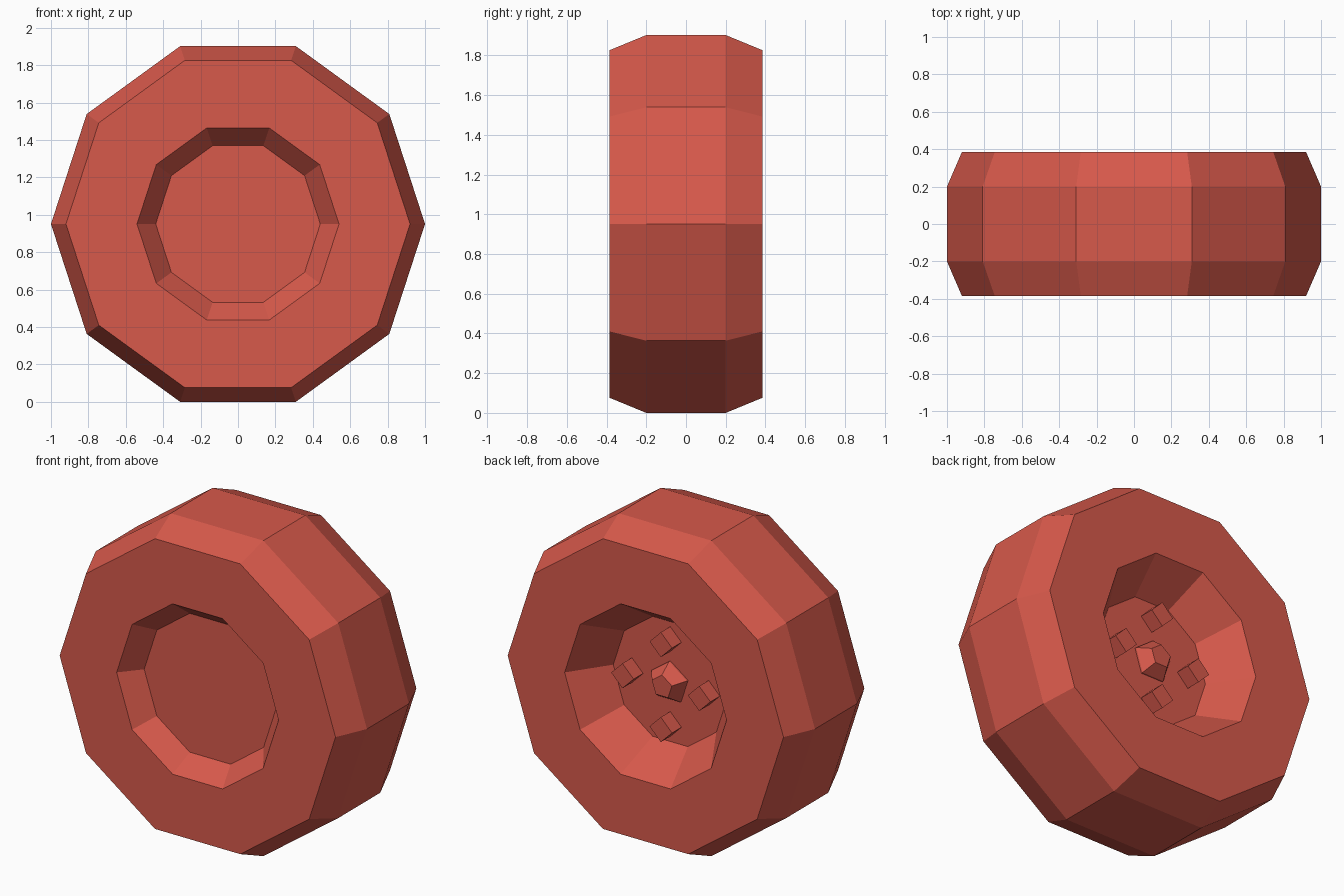
import bpy, bmesh, math

if "Cube" in bpy.data.objects:
    bpy.data.objects.remove(bpy.data.objects["Cube"])

red = bpy.data.materials.new("brick_red")
red.diffuse_color = (0.68, 0.10, 0.07, 1)
red.use_nodes = True
red.node_tree.nodes["Principled BSDF"].inputs["Base Color"].default_value = red.diffuse_color

R = 1.0
CZ = math.sin(math.radians(72)) * R  # wheel centre height


def lathe(name, profile, sides, start=0.0, x=0.0, z=CZ):
    """Closed solid from (radius, y) rings around a y-parallel axis."""
    bm = bmesh.new()
    rings = []
    for r, y in profile:
        ring = []
        for i in range(sides):
            a = start + 2 * math.pi * i / sides
            ring.append(bm.verts.new((x + r * math.cos(a), y, z + r * math.sin(a))))
        rings.append(ring)
    for a, b in zip(rings, rings[1:]):
        for i in range(sides):
            j = (i + 1) % sides
            bm.faces.new((a[i], a[j], b[j], b[i]))
    bm.faces.new(rings[0])
    bm.faces.new(rings[-1])
    bmesh.ops.recalc_face_normals(bm, faces=bm.faces)
    me = bpy.data.meshes.new(name)
    bm.to_mesh(me)
    bm.free()
    me.materials.append(red)
    ob = bpy.data.objects.new(name, me)
    bpy.context.collection.objects.link(ob)
    return ob


# ten-sided tyre with a shallow front recess and a deeper back recess
FLOOR = 0.15
lathe("tyre", [(0.44, -0.265), (0.54, -0.385), (0.92, -0.385), (1.0, -0.2),
               (1.0, 0.2), (0.92, 0.385), (0.54, 0.385), (0.38, FLOOR)], 10)

# five-sided tapered hub cap, point up
lathe("hub_cap", [(0.125, FLOOR - 0.02), (0.125, FLOOR + 0.01), (0.07, FLOOR + 0.08)],
      5, math.pi / 2)

# four square lug nuts set as diamonds
for k in range(4):
    a = k * math.pi / 2
    lathe("lug_nut", [(0.075, FLOOR - 0.02), (0.075, FLOOR + 0.09)], 4, 0,
          0.256 * math.cos(a), CZ + 0.256 * math.sin(a))
